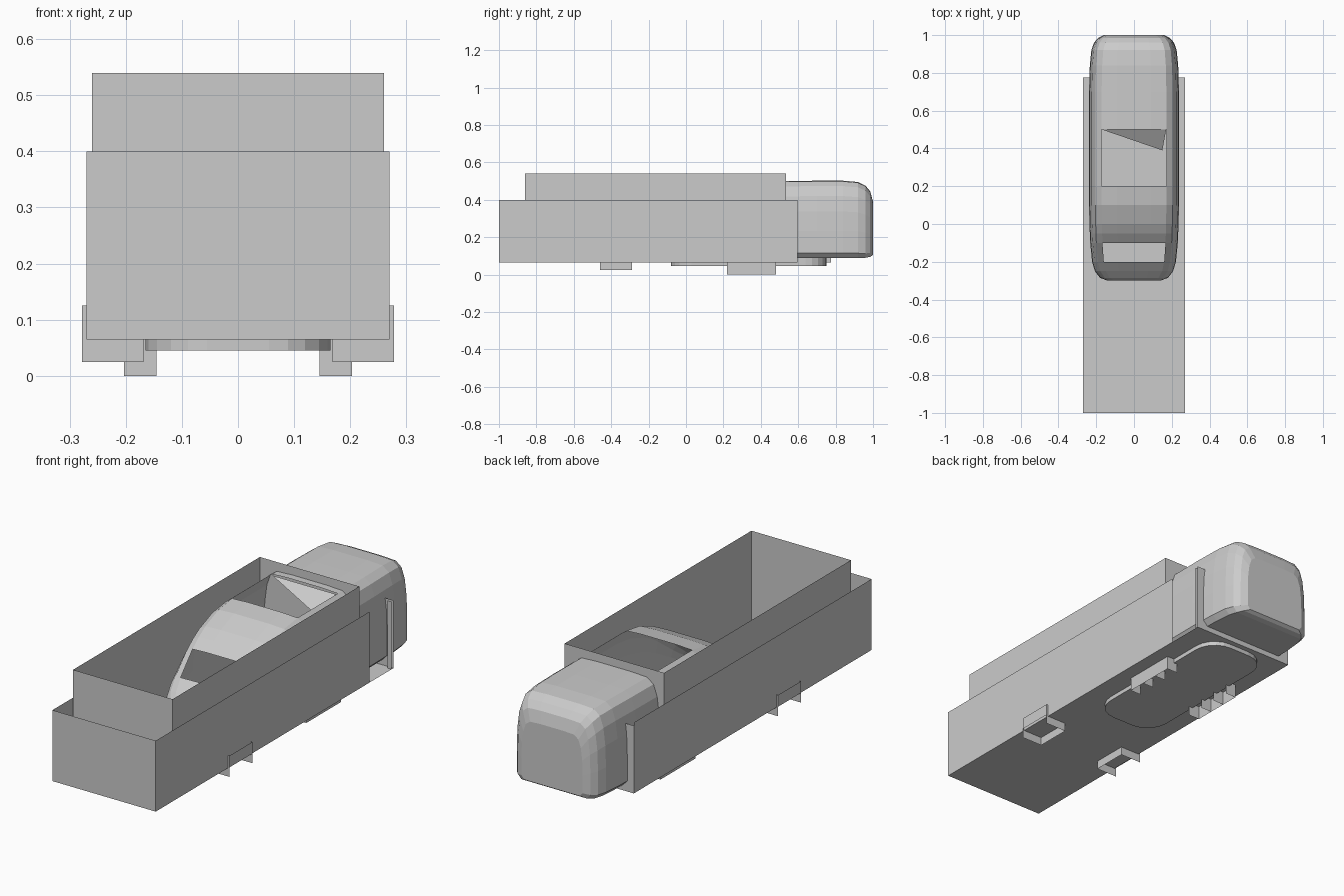
import bpy, bmesh, math
from mathutils import Vector

if "Cube" in bpy.data.objects:
    bpy.data.objects.remove(bpy.data.objects["Cube"])


def make(name, verts, faces):
    me = bpy.data.meshes.new(name)
    me.from_pydata(verts, [], faces)
    me.update()
    ob = bpy.data.objects.new(name, me)
    bpy.context.collection.objects.link(ob)
    return ob


def panel(name, lo, hi):
    """Flat rectangle; lo and hi agree on one axis."""
    flat = [i for i in range(3) if lo[i] == hi[i]][0]
    a, b = [i for i in range(3) if i != flat]
    pts = []
    for u, v in ((0, 0), (1, 0), (1, 1), (0, 1)):
        p = list(lo)
        p[a] = (lo, hi)[u][a]
        p[b] = (lo, hi)[v][b]
        pts.append(p)
    return make(name, pts, [(0, 1, 2, 3)])


# Lower tray: floor and outer walls, right wall stops short of the rear
W = 0.27
panel("tray_floor", (-W, -1, .065), (W, .775, .065))
panel("tray_front_wall", (-W, -1, .065), (W, -1, .4))
panel("tray_left_wall", (-W, -1, .065), (-W, .775, .4))
panel("tray_right_wall", (W, -1, .065), (W, .595, .4))
panel("tray_rear_wall", (-W, .775, .065), (W, .775, .385))
panel("tray_rear_flange", (.25, .76, .065), (W, .76, .385))

# Inner open box, taller than the tray
B = 0.26
panel("box_front_wall", (-B, -.86, .07), (B, -.86, .54))
panel("box_rear_wall", (-B, .535, .07), (B, .535, .54))
for s, side in ((-1, "left"), (1, "right")):
    panel("box_%s_wall" % side, (s * B, -.86, .07), (s * B, .535, .54))

# Rounded vehicle shell lofted along y: (y, half width, bottom, top)
stations = [(-.30, .14, .11, .17), (-.285, .18, .1, .2), (-.25, .207, .09, .235),
            (-.2, .222, .09, .28), (-.1, .232, .09, .375), (-.05, .234, .09, .415),
            (0, .236, .09, .445), (.1, .238, .09, .485), (.2, .238, .09, .5),
            (.5, .238, .09, .5), (.7, .238, .09, .502), (.84, .234, .09, .502),
            (.92, .226, .09, .495), (.96, .212, .09, .475), (.985, .19, .095, .445),
            (1.0, .16, .105, .39)]
half = [(.9, 0), (1, .06), (1, .35), (.985, .6), (.94, .8), (.86, .93), (.72, .99), (.38, 1)]
ring = half + [(-x, z) for x, z in reversed(half)]
n = len(ring)
verts, faces = [], []
for y, w, zb, zt in stations:
    verts += [(w * x, y, zb + z * (zt - zb)) for x, z in ring]
for i in range(len(stations) - 1):
    y0, y1 = stations[i][0], stations[i + 1][0]
    for j in range(n):
        roof = 6 <= j <= 8
        if roof and (y0, y1) in ((.2, .5), (-.2, -.1)):
            continue        # open cabin and open windscreen
        k = (j + 1) % n
        faces.append((i * n + j, i * n + k, (i + 1) * n + k, (i + 1) * n + j))
faces.append(tuple(range(n)))
faces.append(tuple(range(len(verts) - n, len(verts))))
make("vehicle_shell", verts, faces)

# Slanted screen left inside the open cabin
make("cabin_screen", [(-.17, .5, .49), (.17, .5, .49), (.15, .39, .42)], [(0, 1, 2)])

# Vent slats on the vehicle's end
for z in (.27, .31, .35):
    make("vent_slat", [(-.12, 1.0, z + .02), (.12, 1.0, z + .02), (.12, .993, z), (-.12, .993, z)],
         [(0, 1, 2, 3)])

# Rounded underbody pan hanging below the floor
pan = []
r = .11
for cx, cy, a0 in ((.055, .64, 0), (-.055, .64, 90), (-.055, .03, 180), (.055, .03, 270)):
    for k in range(6):
        a = math.radians(a0 + 18 * k)
        pan.append((cx + r * math.cos(a), cy + r * math.sin(a)))
m = len(pan)
make("underbody_pan", [(x, y, .045) for x, y in pan] + [(x, y, .09) for x, y in pan],
     [tuple(range(m))] + [(i, (i + 1) % m, m + (i + 1) % m, m + i) for i in range(m)])

for s in (-1, 1):
    # Front wheel housings
    a, b = sorted((s * .168, s * .278))
    for y in (-.46, -.29):
        panel("wheel_housing_end", (a, y, .025), (b, y, .125))
    panel("wheel_housing_inner", (s * .168, -.46, .025), (s * .168, -.29, .125))
    panel("wheel_housing_outer", (s * .278, -.46, .07), (s * .278, -.29, .125))
    # Rear comb-shaped feet
    a, b = sorted((s * .145, s * .203))
    for y in (.22, .307, .393, .48):
        panel("foot_rib", (a, y, 0), (b, y, .065))
    panel("foot_plate", (s * .203, .22, 0), (s * .203, .48, .065))
